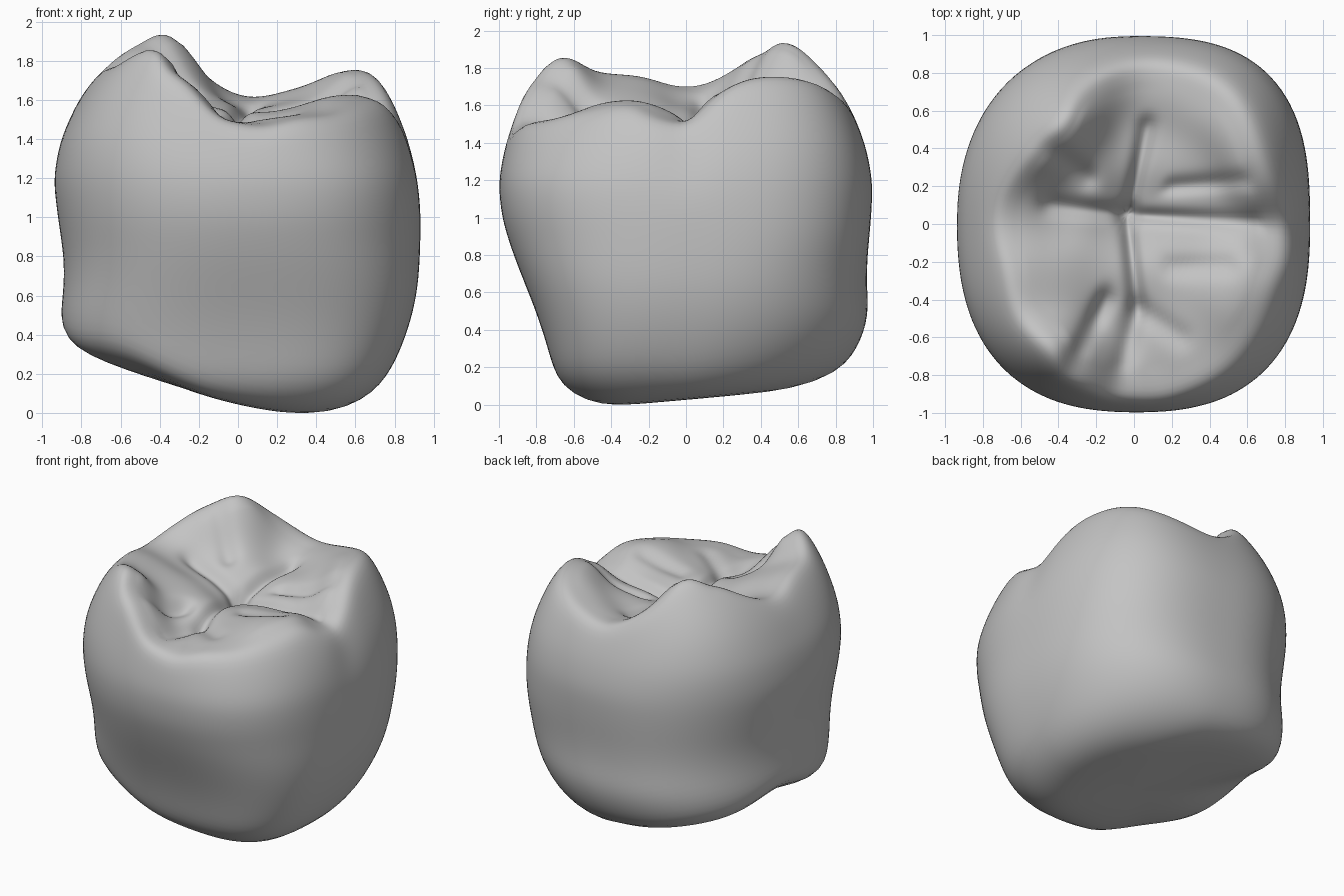
import bpy, bmesh, math
from mathutils import Vector

if "Cube" in bpy.data.objects:
    bpy.data.objects.remove(bpy.data.objects["Cube"])

SEGMENTS, WALL, TOP, BASE = 160, 36, 34, 10
PIT = Vector((-0.04, 0.05))

# Half widths of the crown toward each side, by height
LEVELS = [0, .1, .2, .35, .5, .65, .8, 1, 1.2, 1.4, 1.6, 1.75, 2]
LEFT = [.53, .69, .77, .84, .89, .92, .93, .935, .925, .88, .8, .72, .5]
RIGHT = [.84, .85, .86, .89, .91, .89, .89, .92, .945, .91, .82, .72, .5]
FRONT = [.53, .67, .71, .75, .8, .86, .92, .985, 1.005, .965, .91, .87, .78]
BACK = [.52, .7, .85, .94, .98, .965, .97, .99, 1, .96, .88, .8, .63]

# Squareness of each corner, and how it changes toward the top and the foot
CORNERS = {(True, True): (2.85, .8, -1.1), (True, False): (2.6, -1.2, .9),
           (False, True): (2.25, 1, .2), (False, False): (2.45, 1, .5)}

# Chewing surface heights: cusps, slopes, saddles and the central pit
RELIEF = [
    (-.4, .5, 2.03), (-.43, -.75, 1.93), (.63, .42, 1.79), (.52, -.35, 1.65),
    (0, .05, 1.46), (0, .8, 1.6), (.3, .7, 1.66), (.03, .45, 1.54),
    (-.25, .8, 1.8), (-.65, .05, 1.7), (-.35, .08, 1.58), (-.2, .3, 1.66),
    (-.65, .35, 1.85), (-.65, -.35, 1.8), (-.4, -.3, 1.69), (-.15, -.3, 1.57),
    (-.2, -.85, 1.65), (0, -.9, 1.44), (0, -.55, 1.47), (.4, -.85, 1.52),
    (.25, -.55, 1.55), (.25, -.2, 1.56), (.3, .07, 1.51), (.85, 0, 1.51),
    (.75, -.6, 1.54), (.3, .3, 1.61), (.8, .3, 1.72), (.55, .65, 1.76),
]

# Fissures: start, end, depth, width
FISSURES = [
    ((-.04, .05), (.02, -.45), .06, .04), ((.02, -.45), (-.1, -.88), .05, .05),
    ((-.15, -.4), (-.38, -.84), .06, .05), ((-.04, .05), (-.45, .1), .05, .05),
    ((-.04, .05), (.8, 0), .05, .04), ((-.02, .08), (.07, .52), .06, .04),
    ((-.25, .25), (-.5, .45), .04, .06), ((.2, .2), (.6, .23), .04, .04),
    ((.2, -.23), (.5, -.22), .03, .05), ((.1, -.5), (.25, -.6), .03, .05),
]


def sample(values, z):
    """Interpolation of a profile at height z."""
    z = min(max(z, LEVELS[0]), LEVELS[-1] - 1e-6)
    i = max(k for k, level in enumerate(LEVELS) if level <= z)
    t = (z - LEVELS[i]) / (LEVELS[i + 1] - LEVELS[i])
    return values[i] + (values[i + 1] - values[i]) * t


def wall_point(angle, z):
    """Point on the rounded-square crown wall, with a shallow side groove."""
    c, s = math.cos(angle), math.sin(angle)
    square, upper, lower = CORNERS[c > 0, s > 0]
    p = square + upper * max(0, z - 1.2) + lower * max(0, 0.9 - z)
    r = (abs(c) ** p + abs(s) ** p) ** (-1 / p)
    if c > 0:
        r *= 1 - 0.1 * max(0, z - 1.1) * math.exp(-(s / 0.13) ** 2)
    x = r * c * sample(LEFT if c > 0 else RIGHT, z)
    y = r * s * sample(BACK if s > 0 else FRONT, z)
    return Vector((x, y))


def segment_distance(q, a, b):
    a, b = Vector(a), Vector(b)
    t = min(max((q - a).dot(b - a) / (b - a).length_squared, 0), 1)
    return (q - a - (b - a) * t).length


def top_height(q):
    total = weight = 0
    for x, y, z in RELIEF:
        w = math.exp(-((q.x - x) ** 2 + (q.y - y) ** 2) / 0.04) + 1e-12
        total += w * z
        weight += w
    z = total / weight
    for a, b, depth, width in FISSURES:
        z -= depth * math.exp(-(segment_distance(q, a, b) / width) ** 2)
    return z


def base_height(q):
    """Tilted underside, hollowed between the root stumps."""
    tilt = 0.26 * max(0, 0.3 - q.x) ** 1.4
    hollow = 0.09 * math.exp(-(q - Vector((-0.85, 0.15))).length_squared / 0.07)
    corner = 0.06 * math.exp(-(q - Vector((-0.6, -0.7))).length_squared / 0.08)
    rise = 0.09 * max(0, q.y + 0.35) * (1 if q.x > 0 else max(0, 1 + q.x))
    return tilt + hollow + corner + rise


def crossing(angle, low, high, inside):
    """Height on the wall where it passes through a cap."""
    for _ in range(14):
        mid = (low + high) / 2
        if inside(wall_point(angle, mid), mid):
            low = mid
        else:
            high = mid
    return (low + high) / 2


def soften(bm, verts, times):
    for _ in range(times):
        bmesh.ops.smooth_vert(bm, verts=verts, factor=0.5,
                              use_axis_x=True, use_axis_y=True, use_axis_z=True)


# Columns run from the base centre, up the wall, over the rim to the pit
columns = []
for k in range(SEGMENTS):
    angle = math.tau * k / SEGMENTS
    rim = crossing(angle, 1.2, 2, lambda q, z: z < top_height(q))
    foot = crossing(angle, 0, 0.7, lambda q, z: z < base_height(q))
    column = []
    for i in range(1, BASE):
        q = wall_point(angle, foot) * (i / BASE)
        column.append((q.x, q.y, base_height(q)))
    for i in range(WALL + 1):
        z = foot + (rim - foot) * i / WALL
        q = wall_point(angle, z)
        column.append((q.x, q.y, z))
    edge = wall_point(angle, rim)
    for i in range(1, TOP):
        q = edge.lerp(PIT, i / TOP)
        column.append((q.x, q.y, top_height(q)))
    columns.append(column)

bm = bmesh.new()
grid = [[bm.verts.new(co) for co in column] for column in columns]
base_pole = bm.verts.new((0, 0, base_height(Vector((0, 0)))))
pit_pole = bm.verts.new((PIT.x, PIT.y, top_height(PIT)))
for k, a in enumerate(grid):
    b = grid[(k + 1) % SEGMENTS]
    for i in range(len(a) - 1):
        bm.faces.new((a[i], b[i], b[i + 1], a[i + 1]))
    bm.faces.new((base_pole, b[0], a[0]))
    bm.faces.new((a[-1], b[-1], pit_pole))

# Soften the whole skin, then the foot, wall and rim, and stand it on the ground
rim_row = BASE - 1 + WALL
soften(bm, bm.verts, 3)
soften(bm, [v for column in grid for v in column[:rim_row + 6]], 8)
lowest = min(v.co.z for v in bm.verts)
bmesh.ops.translate(bm, verts=bm.verts, vec=(0, 0, -lowest))
bmesh.ops.recalc_face_normals(bm, faces=bm.faces)

mesh = bpy.data.meshes.new("molar_crown")
bm.to_mesh(mesh)
bm.free()
crown = bpy.data.objects.new("molar_crown", mesh)
bpy.context.collection.objects.link(crown)

# Plain grey enamel
enamel = bpy.data.materials.new("grey_enamel")
enamel.use_nodes = True
colour = (0.55, 0.55, 0.55, 1)
enamel.diffuse_color = colour
enamel.node_tree.nodes["Principled BSDF"].inputs["Base Color"].default_value = colour
mesh.materials.append(enamel)

bpy.context.view_layer.objects.active = crown
crown.select_set(True)
bpy.ops.object.shade_smooth()
